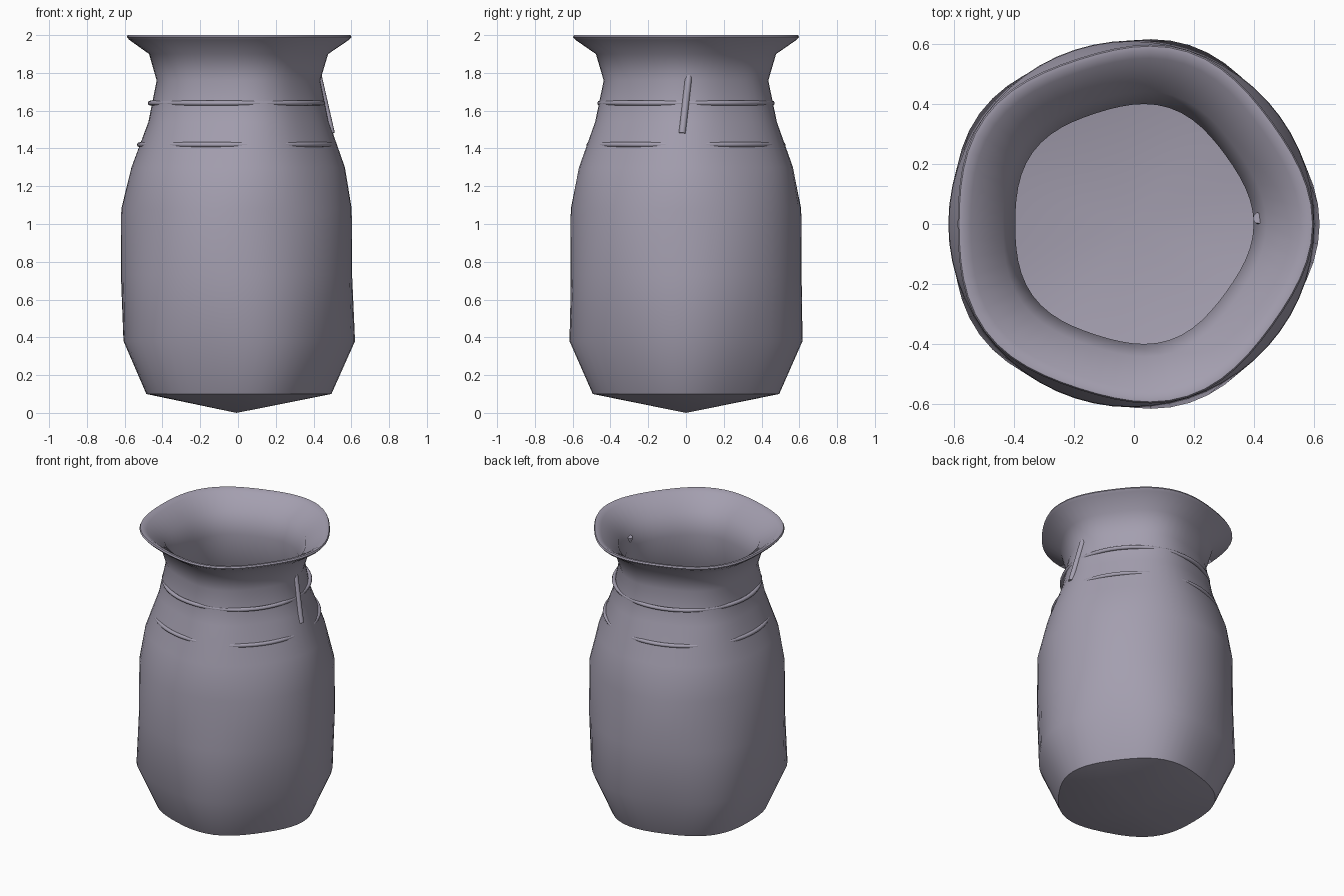
import bpy, bmesh, math
from mathutils import Vector

cube = bpy.data.objects.get("Cube")
if cube:
    bpy.data.objects.remove(cube, do_unlink=True)

SEGMENTS = 60
SHIFT = -0.008          # the five-lobed section sits slightly off its box centre

clay = bpy.data.materials.new("grey_violet_clay")
clay.use_nodes = True
COLOUR = (0.37, 0.345, 0.43, 1)
clay.diffuse_color = COLOUR
clay.node_tree.nodes["Principled BSDF"].inputs["Base Color"].default_value = COLOUR


def finish(obj, angle):
    """Give a part its material and smooth shading."""
    obj.data.materials.clear()
    obj.data.materials.append(clay)
    bpy.ops.object.select_all(action='DESELECT')
    obj.select_set(True)
    bpy.context.view_layer.objects.active = obj
    bpy.ops.object.shade_smooth_by_angle(angle=math.radians(angle))


def lobed_ring(bm, radius, z, lobe):
    """One cross-section with five soft corners, the first towards +x."""
    ring = []
    for i in range(SEGMENTS):
        t = math.tau * i / SEGMENTS
        r = radius * (1 + lobe * math.cos(5 * t))
        ring.append(bm.verts.new((r * math.cos(t) + SHIFT, r * math.sin(t), z)))
    return ring


# Vase: outer wall up, over the lip, inner wall down (radius, height, lobe depth)
profile = [
    (0.49, 0.10, 0.026), (0.613, 0.38, 0.024), (0.612, 0.73, 0), (0.61, 1.08, 0),
    (0.565, 1.30, 0.016), (0.478, 1.54, 0.024), (0.433, 1.76, 0.024),
    (0.474, 1.90, 0.024), (0.582, 1.975, 0.024), (0.595, 1.99, 0.024),
    (0.59, 2.0, 0.024), (0.575, 2.0, 0.024), (0.55, 1.985, 0.024),
    (0.44, 1.90, 0.024), (0.398, 1.76, 0.024), (0.443, 1.54, 0.024),
    (0.53, 1.30, 0.016), (0.575, 1.08, 0), (0.577, 0.73, 0),
    (0.577, 0.39, 0.024), (0.465, 0.13, 0.026),
]
bm = bmesh.new()
rings = [lobed_ring(bm, *row) for row in profile]
for low, high in zip(rings, rings[1:]):
    for i in range(SEGMENTS):
        j = (i + 1) % SEGMENTS
        bm.faces.new((low[i], low[j], high[j], high[i]))
# Shallow cones close the underside and the inner floor
for ring, z in ((rings[0], 0), (rings[-1], 0.035)):
    tip = bm.verts.new((SHIFT, 0, z))
    for i in range(SEGMENTS):
        bm.faces.new((ring[i], ring[(i + 1) % SEGMENTS], tip))
bmesh.ops.recalc_face_normals(bm, faces=bm.faces)
mesh = bpy.data.meshes.new("vase_body")
bm.to_mesh(mesh)
bm.free()
vase = bpy.data.objects.new("vase_body", mesh)
bpy.context.collection.objects.link(vase)
finish(vase, 50)

# Round bands that surface only along the flatter sides
for name, radius, z in (("upper_band", 0.457, 1.64), ("lower_band", 0.514, 1.42)):
    bpy.ops.mesh.primitive_torus_add(
        major_segments=SEGMENTS, minor_segments=8, major_radius=radius,
        minor_radius=0.013, location=(SHIFT, 0, z))
    band = bpy.context.object
    band.name = name
    finish(band, 60)

# Slim peg leaning through the neck wall
top, bottom = Vector((0.415, 0.02, 1.83)), Vector((0.495, -0.02, 1.48))
bpy.ops.mesh.primitive_cylinder_add(
    vertices=8, radius=0.019, depth=(top - bottom).length, location=(top + bottom) / 2)
peg = bpy.context.object
peg.name = "neck_peg"
peg.rotation_euler = (top - bottom).to_track_quat('Z', 'Y').to_euler()
finish(peg, 50)
